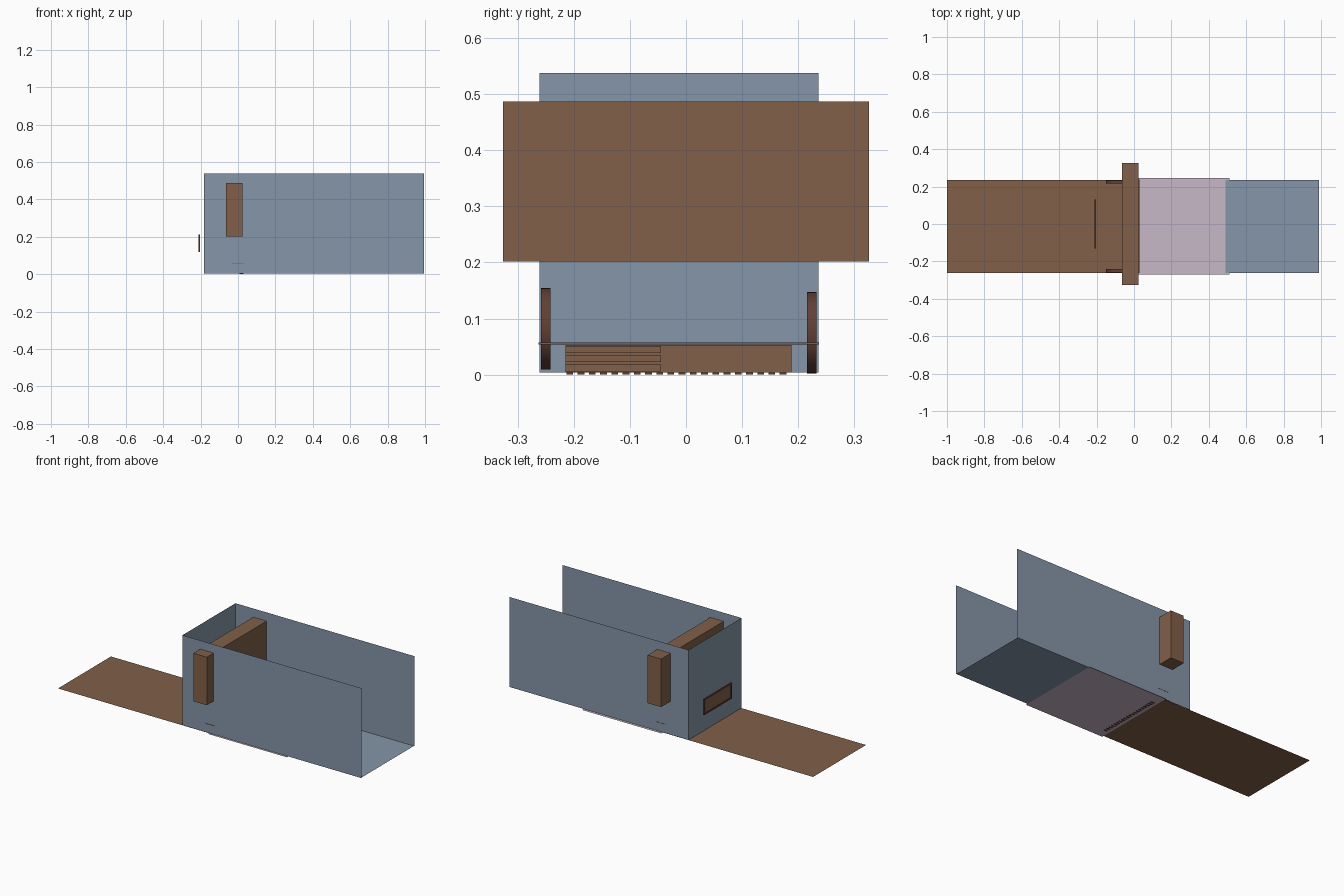
import bpy, math
from mathutils import Matrix

if "Cube" in bpy.data.objects:
    bpy.data.objects.remove(bpy.data.objects["Cube"])


def mat(name, r, g, b):
    m = bpy.data.materials.new(name)
    m.diffuse_color = (r, g, b, 1)
    m.use_nodes = True
    m.node_tree.nodes["Principled BSDF"].inputs["Base Color"].default_value = m.diffuse_color
    return m


blue = mat("slate blue", 0.235, 0.305, 0.392)
brown = mat("brown", 0.22, 0.117, 0.067)
pink = mat("pale pink", 0.578, 0.485, 0.578)
dark = mat("dark brown", 0.12, 0.05, 0.034)


def mesh(name, verts, faces, m):
    me = bpy.data.meshes.new(name)
    me.from_pydata(verts, [], faces)
    me.materials.append(m)
    ob = bpy.data.objects.new(name, me)
    bpy.context.collection.objects.link(ob)
    return ob


def box(name, x, y, z, m):
    v = [(a, b, c) for c in z for b in y for a in x]
    f = [(0, 2, 3, 1), (4, 5, 7, 6), (0, 1, 5, 4),
         (2, 6, 7, 3), (0, 4, 6, 2), (1, 3, 7, 5)]
    return mesh(name, v, f, m)


def floor(name, x0, x1, y0, y1, z, m):
    return mesh(name, [(x0, y0, z), (x1, y0, z), (x1, y1, z), (x0, y1, z)], [(0, 1, 2, 3)], m)


def wall(name, a, b, z0, z1, m):
    return mesh(name, [(*a, z0), (*b, z0), (*b, z1), (*a, z1)], [(0, 1, 2, 3)], m)


Y0, Y1 = -0.261, 0.236
X0, X1 = -0.182, 0.995

# Open-ended shell
wall("front_wall", (X0, Y0), (X1, Y0), 0.004, 0.538, blue)
wall("back_wall", (X1, Y1), (X0, Y1), 0.004, 0.538, blue)
wall("end_wall", (X0, Y1), (X0, Y0), 0.004, 0.538, blue)

# Three overlapping floor sheets
floor("blue_floor", 0.49, 0.99, Y0, Y1, 0.004, blue)
floor("pink_floor", -0.01, 0.51, -0.269, 0.247, 0.001, pink)
floor("brown_floor", -1.0, 0.028, Y0, Y1, 0.003, brown)

# Cross beam through both walls
box("cross_beam", (-0.065, 0.023), (-0.326, 0.326), (0.202, 0.487), brown)

# Framed plate behind the end wall
box("rear_plate", (-0.208, -0.204), (-0.12, 0.12), (0.127, 0.203), brown)
for i, z in enumerate([(0.118, 0.127), (0.203, 0.212)]):
    box(f"plate_rail_{i}", (-0.211, -0.203), (-0.13, 0.13), z, dark)
for i, y in enumerate([(-0.13, -0.12), (0.12, 0.13)]):
    box(f"plate_stile_{i}", (-0.211, -0.203), y, (0.127, 0.203), dark)

# Low inner block, its lid, slats and lower teeth
box("inner_block", (0.0, 0.024), (-0.215, 0.188), (0.004, 0.053), brown)
box("block_lid", (-0.035, 0.03), (-0.263, 0.237), (0.0535, 0.057), brown)
for i in range(3):
    z = 0.006 + 0.0165 * i
    box(f"slat_{i}", (0.024, 0.029), (-0.215, -0.045), (z, z + 0.012), brown)
for i in range(20):
    y = -0.213 + 0.02 * i
    box(f"tooth_{i}", (0.008, 0.03), (y, y + 0.012), (0.0, 0.004), dark)

# Two slim upright discs just inside the walls
for name, y, z in [("front_disc", -0.25, 0.082), ("back_disc", 0.2245, 0.075)]:
    bpy.ops.mesh.primitive_cylinder_add(vertices=32, radius=0.0725, depth=0.017,
                                        location=(-0.077, y, z), rotation=(math.pi / 2, 0, 0))
    ob = bpy.context.object
    ob.name = name
    ob.data.materials.append(dark)
    bpy.ops.object.shade_smooth_by_angle()
